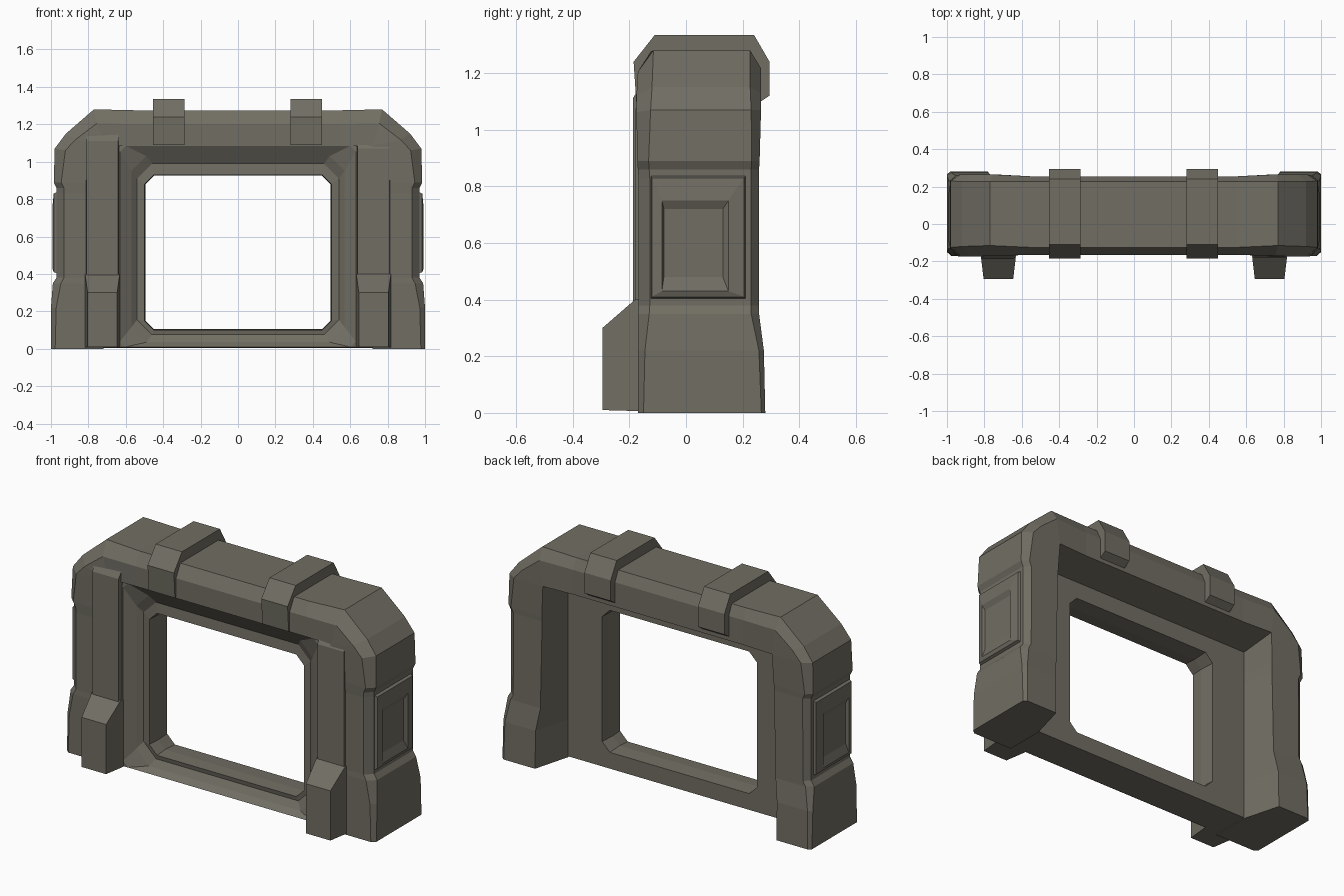
import bpy, bmesh
from mathutils import Vector

if "Cube" in bpy.data.objects:
    bpy.data.objects.remove(bpy.data.objects["Cube"])

stone = bpy.data.materials.new("grey brown stone")
stone.diffuse_color = (0.165, 0.155, 0.125, 1)
stone.use_nodes = True
stone.node_tree.nodes["Principled BSDF"].inputs["Base Color"].default_value = stone.diffuse_color
PANEL_Y = 0.06  # back face of the thin wall around the window


def finish(name, bm):
    bmesh.ops.remove_doubles(bm, verts=bm.verts, dist=0.0005)
    bmesh.ops.recalc_face_normals(bm, faces=bm.faces)
    me = bpy.data.meshes.new(name)
    bm.to_mesh(me)
    bm.free()
    me.materials.append(stone)
    ob = bpy.data.objects.new(name, me)
    bpy.context.collection.objects.link(ob)
    return ob


def loft(name, loops, closed=False):
    """Skin a list of equal-length closed loops; cap the ends unless closed."""
    bm = bmesh.new()
    rings = [[bm.verts.new(p) for p in lp] for lp in loops]
    n = len(rings[0])
    pairs = list(zip(rings, rings[1:]))
    if closed:
        pairs.append((rings[-1], rings[0]))
    else:
        bm.faces.new(rings[0])
        bm.faces.new(rings[-1])
    for a, b in pairs:
        for i in range(n):
            j = (i + 1) % n
            bm.faces.new((a[i], a[j], b[j], b[i]))
    return finish(name, bm)


def extrude_x(name, profile, x0, x1, taper=0.0):
    """Extrude a (y, z) profile along x, front points may taper inward."""
    ymax = max(p[0] for p in profile)
    return loft(name, [[(x + sg * (ymax - y) * taper, y, z) for y, z in profile]
                       for x, sg in ((x0, 1), (x1, -1))])


# --- arch body: two posts and the top beam, one sweep of a chamfered section
def section(o, m, b, yf, yb, c, d):
    f = Vector((m[0], 1.085 if m[1] == 1.03 else m[1]))  # front inner edge
    o, m, b = Vector(o), Vector(m), Vector(b)
    of, ob = o.lerp(m, c), o.lerp(b, c)
    pts = [(f, yf), (of, yf), (o, yf + d), (o, yb - d * 0.7), (ob, yb), (b, yb), (m, PANEL_Y)]
    return [(p.x, y, p.y) for p, y in pts]


half = [  # outer, inner at panel, inner at back, front y, back y, chamfer, depth
    ((1.0, 0), (.72, 0), (.78, 0), -.17, .28, .08, .02),
    ((1.0, .22), (.72, .22), (.78, .22), -.17, .275, .10, .025),
    ((.99, .35), (.72, .35), (.76, .35), -.17, .258, .16, .04),
    ((.97, .38), (.72, .38), (.76, .38), -.168, .258, .16, .04),
    ((.97, .83), (.72, .83), (.75, .83), -.168, .258, .16, .04),
    ((.97, .86), (.72, .86), (.75, .86), -.17, .258, .16, .04),
    ((.985, .89), (.72, .89), (.75, .89), -.172, .26, .15, .04),
    ((.98, 1.07), (.72, 1.03), (.74, 1.07), -.175, .265, .22, .05),
    ((.92, 1.15), (.72, 1.03), (.74, 1.07), -.175, .265, .26, .055),
    ((.77, 1.28), (.72, 1.03), (.74, 1.07), -.17, .265, .30, .055),
    ((.55, 1.275), (.55, 1.03), (.55, 1.07), -.165, .255, .30, .04),
]
right = [section(*h) for h in half]
left = [[(-x, y, z) for x, y, z in s] for s in reversed(right)]
loft("arch_body", right + left)


# --- stepped window frame: nested chamfered rectangles
def rect(hx, z0, z1, c, y):
    return [(-hx + c, y, z0), (hx - c, y, z0), (hx, y, z0 + c), (hx, y, z1 - c),
            (hx - c, y, z1), (-hx + c, y, z1), (-hx, y, z1 - c), (-hx, y, z0 + c)]


loft("window_frame", [
    rect(.74, .005, 1.10, .004, PANEL_Y),
    rect(.74, .005, 1.10, .004, -.15),
    rect(.63, .010, 1.085, .03, -.16),
    rect(.57, .035, 1.03, .08, -.125),
    rect(.54, .075, .99, .08, -.10),
    rect(.50, .10, .93, .05, -.105),
    rect(.495, .105, .925, .045, -.03),
    rect(.50, .10, .93, .05, PANEL_Y),
], closed=True)

# --- two clamps over the beam
clamp = [(-.175, 1.09), (-.185, 1.24), (-.11, 1.335), (.24, 1.335),
         (.295, 1.24), (.295, 1.12), (.25, 1.09), (-.10, 1.09)]
extrude_x("beam_clamp_left", clamp, -.455, -.285)
extrude_x("beam_clamp_right", clamp, .28, .45)

# --- parts repeated on both sides
for side, s in (("left", -1), ("right", 1)):
    # foot block in front of each post
    foot = [(-.12, .005), (-.295, .01), (-.295, .30), (-.18, .40), (-.12, .40)]
    c = s * .725
    extrude_x("foot_block_" + side, foot, c - .10, c + .10, 0.12)

    # raised strip up the post front
    top = 1.16 if s < 0 else 1.12
    yf = -.188 if s < 0 else -.18
    strip = [(-.10, .30), (yf, .30), (yf, top - .05), (yf + .03, top), (-.10, top)]
    extrude_x("front_strip_" + side, strip, c - .095, c + .095, 0.12)

    # side plate with shallow sunken panel
    def plate(x, y0, y1, z0, z1):
        return [(s * x, y0, z0), (s * x, y1, z0), (s * x, y1, z1), (s * x, y0, z1)]
    loft("side_plate_" + side, [
        plate(.94, -.13, .22, .39, .85),
        plate(.985, -.12, .205, .41, .83),
        plate(.993, -.085, .15, .43, .75),
        plate(.978, -.078, .13, .48, .72),
    ])
